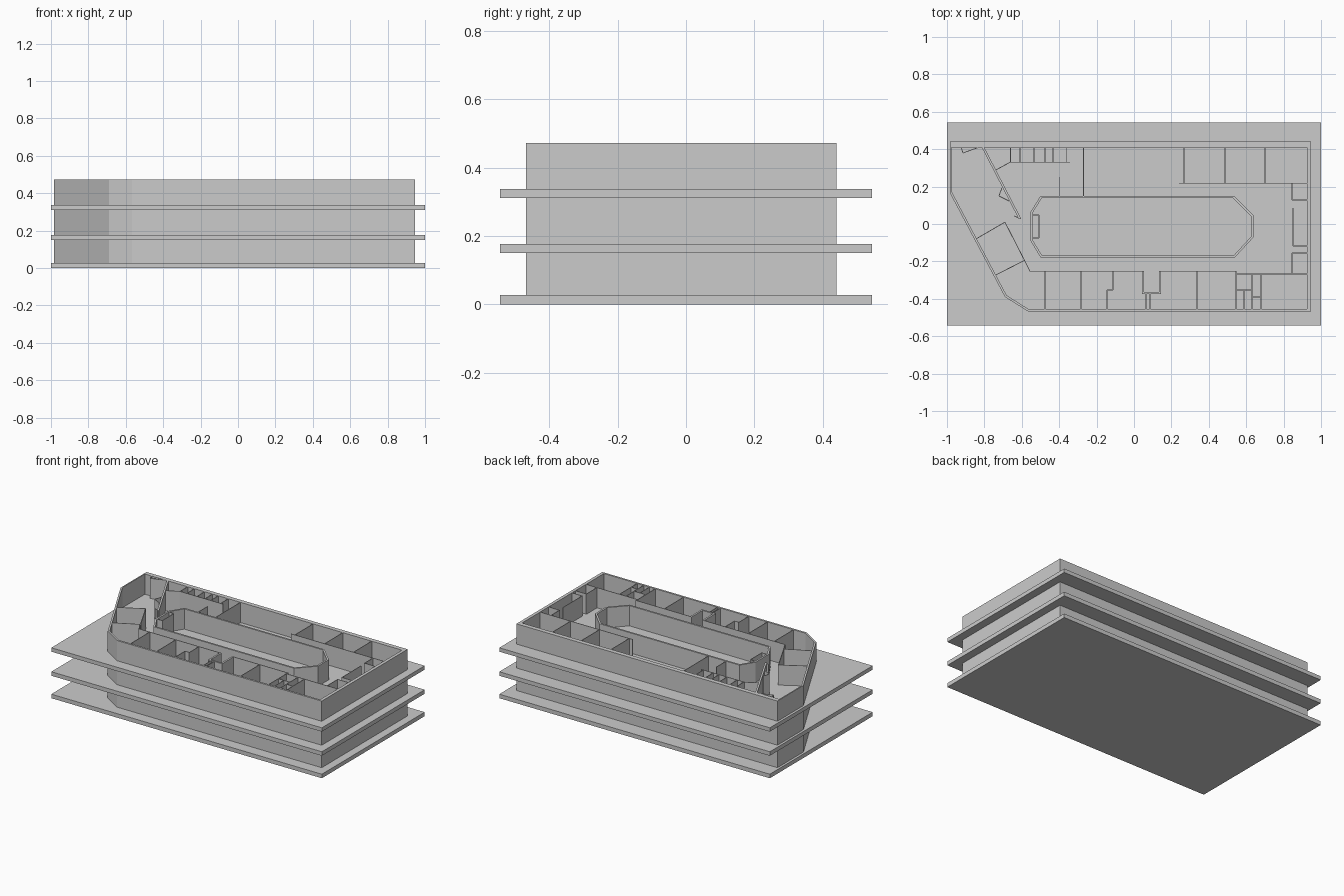
import bpy, bmesh
from mathutils import Vector


def finish(bm, name):
    bmesh.ops.recalc_face_normals(bm, faces=bm.faces)
    me = bpy.data.meshes.new(name)
    bm.to_mesh(me)
    bm.free()
    ob = bpy.data.objects.new(name, me)
    bpy.context.collection.objects.link(ob)
    return ob


def prism(bm, pts, z0, z1):
    lo = [bm.verts.new((x, y, z0)) for x, y in pts]
    hi = [bm.verts.new((x, y, z1)) for x, y in pts]
    bm.faces.new(lo)
    bm.faces.new(hi)
    n = len(pts)
    for i in range(n):
        j = (i + 1) % n
        bm.faces.new((lo[i], lo[j], hi[j], hi[i]))


def inset(poly, ts):
    """Move each edge of a counter-clockwise polygon inwards by its thickness."""
    n, out = len(poly), []
    lines = []
    for i in range(n):
        a, b = Vector(poly[i]), Vector(poly[(i + 1) % n])
        d = (b - a).normalized()
        lines.append((a + Vector((-d.y, d.x)) * ts[i], d))
    for i in range(n):
        (p, d), (q, e) = lines[i - 1], lines[i]
        t = (q - p).cross(e) / d.cross(e)
        out.append(tuple(p + d * t))
    return out


def ring(name, outer, ts, z0, z1):
    bm = bmesh.new()
    inner = inset(outer, ts)
    rows = [[bm.verts.new((x, y, z)) for x, y in p]
            for p, z in ((outer, z0), (outer, z1), (inner, z1), (inner, z0))]
    n = len(outer)
    for r in range(4):
        a, b = rows[r], rows[(r + 1) % 4]
        for i in range(n):
            j = (i + 1) % n
            bm.faces.new((a[i], a[j], b[j], b[i]))
    return finish(bm, name)


def walls(name, segs, t, z0, z1):
    bm = bmesh.new()
    for x0, y0, x1, y1 in segs:
        a, b = Vector((x0, y0)), Vector((x1, y1))
        d = (b - a).normalized() * t / 2
        s = Vector((-d.y, d.x))
        prism(bm, [tuple(v) for v in (a - s, b - s, b + s, a + s)], z0, z1)
    return finish(bm, name)


# Plan outlines, counter-clockwise
facade = [(-0.984, 0.165), (-0.69, -0.39), (-0.567, -0.467),
          (0.946, -0.467), (0.946, 0.44), (-0.984, 0.44)]
facade_t = [0.012, 0.012, 0.013, 0.021, 0.03, 0.008]
court = [(-0.556, -0.085), (-0.50, -0.178), (0.54, -0.178), (0.64, -0.07),
         (0.64, 0.045), (0.535, 0.15), (-0.50, 0.15), (-0.556, 0.06)]

# Partitions across the plan: (y0, y1, x positions)
cross = [
    (0.33, 0.41, (-0.66, -0.61, -0.535, -0.476, -0.433, -0.36)),
    (0.15, 0.41, (-0.27,)), (0.15, 0.25, (-0.40,)),
    (0.22, 0.41, (0.267, 0.487, 0.70)),
    (0.128, 0.22, (0.845,)), (-0.118, 0.085, (0.85,)),
    (-0.267, -0.155, (0.845,)),
    (-0.455, -0.25, (-0.476, -0.283, 0.337, 0.545)),
    (-0.353, -0.25, (-0.112,)), (-0.455, -0.353, (-0.144, 0.588)),
    (-0.455, -0.37, (0.064, 0.086)),
    (-0.455, -0.267, (0.631, 0.679)),
]
# Partitions along the plan: (y, x0, x1)
along = [
    (0.33, -0.663, -0.342), (0.218, 0.24, 0.925), (0.128, 0.845, 0.925),
    (-0.118, 0.85, 0.925), (-0.155, 0.845, 0.925), (-0.267, 0.545, 0.925),
    (-0.252, -0.556, 0.048), (-0.252, 0.139, 0.545),
    (-0.353, -0.144, -0.112), (-0.353, 0.545, 0.631), (-0.39, 0.631, 0.679),
    (0.048, -0.55, -0.508), (-0.075, -0.55, -0.508),
]
# Slanted partitions in the angled wing
slanted = [
    (-0.738, 0.289, -0.663, 0.33), (-0.69, 0.01, -0.556, -0.252),
    (-0.845, -0.08, -0.69, 0.01), (-0.749, -0.278, -0.583, -0.193),
    (-0.706, 0.193, -0.722, 0.15), (-0.722, 0.15, -0.668, 0.123),
    (-0.642, 0.043, -0.604, 0.027), (-0.925, 0.41, -0.914, 0.38),
    (-0.914, 0.38, -0.815, 0.415), (-0.508, -0.075, -0.508, 0.048),
]
thin = [(x, a, x, b) for a, b, xs in cross for x in xs]
thin += [(a, y, b, y) for y, a, b in along] + slanted
# Thicker wing wall and lift shaft
thick = [(-0.81, 0.415, -0.61, 0.028), (0.048, -0.25, 0.048, -0.375),
         (0.042, -0.369, 0.145, -0.369), (0.139, -0.25, 0.139, -0.375)]

slabs = [(0.0, 0.027), (0.15, 0.177), (0.311, 0.337)]
tops = [0.15, 0.311, 0.472]
for i, ((s0, s1), top) in enumerate(zip(slabs, tops), 1):
    # Floor plate
    bm = bmesh.new()
    prism(bm, [(-1, -0.543), (1, -0.543), (1, 0.543), (-1, 0.543)], s0, s1)
    finish(bm, f"floor_slab_{i}")
    # Storey walls
    ring(f"outer_wall_{i}", facade, facade_t, s1, top)
    ring(f"courtyard_wall_{i}", court, [0.012] * 8, s1, top)
    walls(f"partitions_{i}", thin, 0.004, s1, top)
    walls(f"thick_partitions_{i}", thick, 0.012, s1, top)
